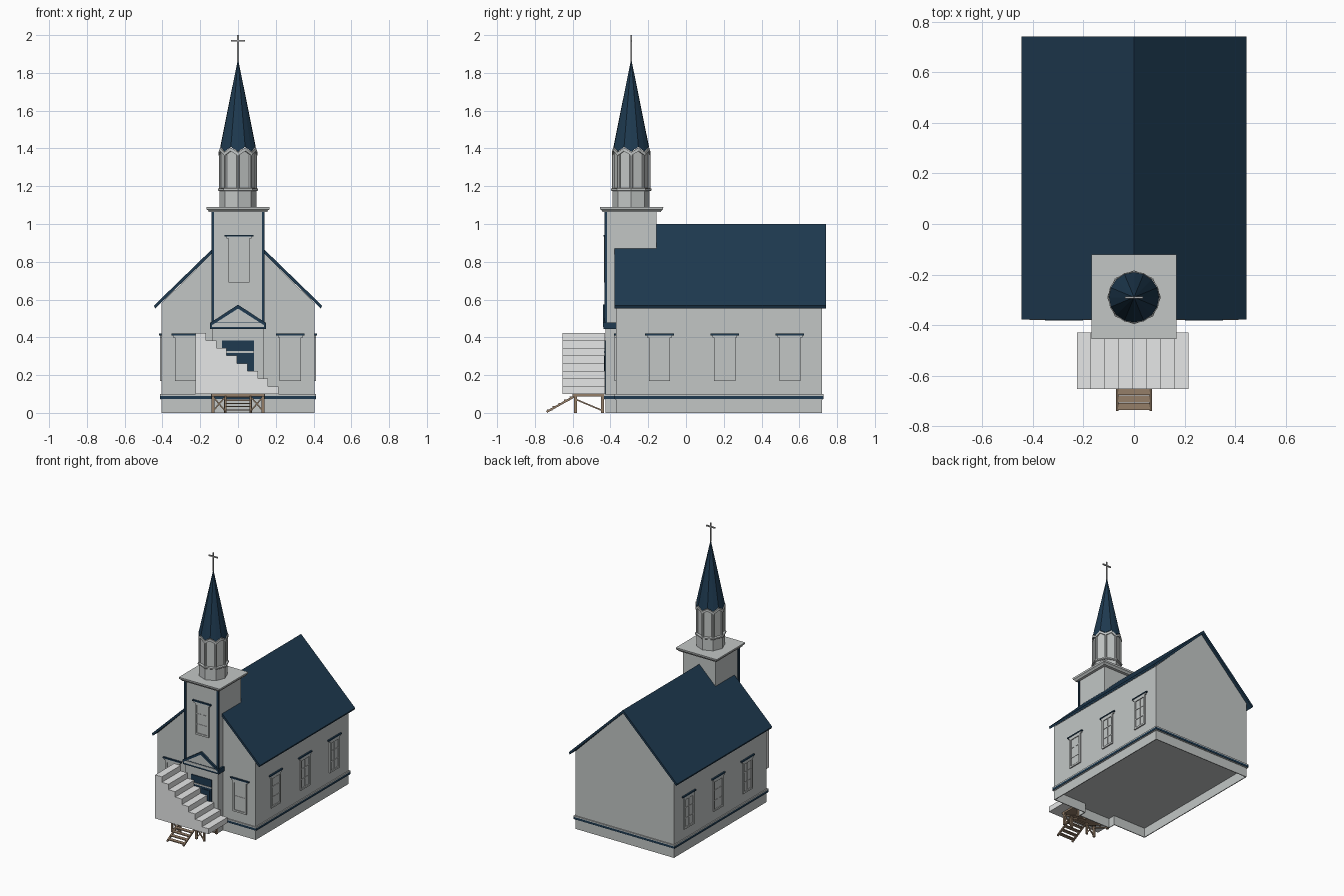
import bpy, bmesh
from math import sin, cos, pi
from mathutils import Vector, Matrix

cube = bpy.data.objects.get("Cube")
if cube:
    bpy.data.objects.remove(cube, do_unlink=True)


def material(name, rgb):
    m = bpy.data.materials.new(name)
    m.use_nodes = True
    m.diffuse_color = (*rgb, 1)
    m.node_tree.nodes["Principled BSDF"].inputs["Base Color"].default_value = (*rgb, 1)
    return m


WALL = material("pale grey siding", (0.54, 0.565, 0.56))
BLUE = material("slate blue", (0.013, 0.042, 0.08))
STONE = material("light stone", (0.80, 0.81, 0.81))
WOOD = material("brown wood", (0.30, 0.21, 0.14))
METAL = material("grey metal", (0.40, 0.40, 0.40))


def finish(name, bm, mat):
    bmesh.ops.recalc_face_normals(bm, faces=bm.faces)
    me = bpy.data.meshes.new(name)
    bm.to_mesh(me)
    bm.free()
    me.materials.append(mat)
    ob = bpy.data.objects.new(name, me)
    bpy.context.collection.objects.link(ob)
    return ob


def add_box(bm, lo, hi):
    lo, hi = Vector(lo), Vector(hi)
    mat = Matrix.Translation((lo + hi) / 2) @ Matrix.Diagonal((*(hi - lo), 1))
    bmesh.ops.create_cube(bm, size=1, matrix=mat)


def box(name, lo, hi, mat):
    bm = bmesh.new()
    add_box(bm, lo, hi)
    return finish(name, bm, mat)


def prism(name, pts, y0, y1, mat):
    """Extrude an x-z outline from y0 to y1."""
    bm = bmesh.new()
    face = bm.faces.new([bm.verts.new((x, y0, z)) for x, z in pts])
    ext = bmesh.ops.extrude_face_region(bm, geom=[face])["geom"]
    bmesh.ops.translate(bm, vec=(0, y1 - y0, 0),
                        verts=[g for g in ext if isinstance(g, bmesh.types.BMVert)])
    return finish(name, bm, mat)


def beam(name, a, b, w, mat):
    """Square bar between two points."""
    a, b = Vector(a), Vector(b)
    d = b - a
    bm = bmesh.new()
    rot = d.to_track_quat('Z', 'Y').to_matrix().to_4x4()
    bmesh.ops.create_cube(bm, size=1, matrix=Matrix.Translation((a + b) / 2) @ rot
                          @ Matrix.Diagonal((w, w, d.length, 1)))
    return finish(name, bm, mat)


def lathe(name, rings, mat, cy=-0.29, n=8, turn=0.0):
    """Stack of n-sided rings given as (radius, z)."""
    bm = bmesh.new()
    loops = [[bm.verts.new((r * cos(turn + 2 * pi * i / n), cy + r * sin(turn + 2 * pi * i / n), z))
              for i in range(n)] for r, z in rings]
    for a, b in zip(loops, loops[1:]):
        for i in range(n):
            bm.faces.new((a[i], a[(i + 1) % n], b[(i + 1) % n], b[i]))
    bm.faces.new(loops[0])
    bm.faces.new(loops[-1])
    return finish(name, bm, mat)


# Nave walls and roof
W, F, B = 0.405, -0.37, 0.72
FLOOR_Z = 0.07
prism("nave_walls", [(-W, FLOOR_Z), (W, FLOOR_Z), (W, 0.58), (0, 0.98), (-W, 0.58)], F, B, WALL)
for s, side in ((-1, "right"), (1, "left")):
    prism(side + "_roof", [(0, 1.0), (s * 0.445, 0.568), (s * 0.438, 0.553), (0, 0.977)],
          -0.378, 0.742, BLUE)

# Tower shaft with dark corner boards
T, TF, TB = 0.134, -0.425, -0.155
box("tower_shaft", (-T, TF, FLOOR_Z), (T, TB, 1.068), WALL)
for s, side in ((-1, "right"), (1, "left")):
    x0, x1 = sorted((s * 0.126, s * 0.141))
    box(side + "_corner_board", (x0, TF - 0.007, 0.46), (x1, TF + 0.008, 1.068), BLUE)

# Open foundation skirt following the nave and tower
K = 0.006
box("rear_skirt", (-W, B - K, 0), (W, B, FLOOR_Z), WALL)
box("tower_skirt", (-T, TF, 0), (T, TF + K, FLOOR_Z), WALL)
for s, side in ((-1, "right"), (1, "left")):
    for what, xa, xb, y0, y1 in (("side", W - K, W, F, B), ("front", T, W, F, F + K),
                                 ("tower", T - K, T, TF, F + K)):
        x0, x1 = sorted((s * xa, s * xb))
        box(f"{side}_{what}_skirt", (x0, y0, 0), (x1, y1, FLOOR_Z), WALL)

# Base mouldings around nave and tower
for x, y0, y1, part in ((W, F, B, "nave"), (T, TF, F, "tower")):
    for z0, z1, out, mat, what in ((FLOOR_Z, 0.074, 0.006, WALL, "water_table"),
                                   (0.074, 0.090, 0.009, BLUE, "base_band"),
                                   (0.090, 0.099, 0.009, WALL, "base_cap")):
        box(part + "_" + what, (-x - out, y0 - out, z0), (x + out, y1 + out, z1), mat)

# Tower cornice
R = 2 ** 0.5
lathe("tower_cornice", [(0.155 * R, 1.064), (0.157 * R, 1.070), (0.166 * R, 1.078),
                        (0.168 * R, 1.091)], WALL, -0.288, 4, pi / 4)

# Belfry
lathe("belfry_base", [(0.098, 1.09), (0.098, 1.175)], WALL)
lathe("belfry_sill", [(0.102, 1.174), (0.107, 1.178), (0.107, 1.187), (0.1, 1.19)], WALL)
lathe("belfry_core", [(0.092, 1.18), (0.092, 1.39)], WALL)
bm = bmesh.new()
for i in range(8):
    a = i * pi / 4
    bmesh.ops.create_cone(bm, cap_ends=True, segments=8, radius1=0.009, radius2=0.009, depth=0.19,
                          matrix=Matrix.Translation((0.092 * cos(a), -0.29 + 0.092 * sin(a), 1.285)))
finish("belfry_columns", bm, WALL)


def zigzag_ring(bm, r, valley, peak):
    """Eight gables: valleys on the corners, peaks at the face centres."""
    return [bm.verts.new((r * cos(i * pi / 8), -0.29 + r * sin(i * pi / 8), peak if i % 2 else valley))
            for i in range(16)]


bm = bmesh.new()
upper, lower = zigzag_ring(bm, 0.103, 1.380, 1.404), zigzag_ring(bm, 0.103, 1.362, 1.386)
for i in range(16):
    j = (i + 1) % 16
    bm.faces.new((upper[i], upper[j], lower[j], lower[i]))
finish("belfry_gables", bm, WALL).modifiers.new("thickness", 'SOLIDIFY').thickness = 0.008

# Spire
bm = bmesh.new()
ring = zigzag_ring(bm, 0.099, 1.384, 1.408)
tip = bm.verts.new((0, -0.29, 1.875))
for i in range(16):
    bm.faces.new((ring[i], ring[(i + 1) % 16], tip))
finish("spire", bm, BLUE)

# Cross
box("cross_post", (-0.004, -0.294, 1.86), (0.004, -0.286, 2.0), METAL)
box("cross_arm", (-0.036, -0.294, 1.966), (0.036, -0.286, 1.975), METAL)


# Windows: local u along the wall, d outward, z up
def window(name, place, z0, z1, rails, mullion=True):
    h = 0.056

    def part(what, bars, mat):
        bm = bmesh.new()
        for u0, u1, d, a, b in bars:
            add_box(bm, (u0, -d, a), (u1, 0.002, b))
        bm.transform(place)
        finish(name + "_" + what, bm, mat)
    bars = [(-h, -h + 0.013, 0.009, z0, z1), (h - 0.013, h, 0.009, z0, z1),
            (-h, h, 0.009, z1 - 0.013, z1), (-h, h, 0.009, z0, z0 + 0.013),
            (-h - 0.010, h + 0.010, 0.009, z1, z1 + 0.012)]
    for k in range(1, rails + 1):
        z = z0 + k * (z1 - z0) / (rails + 1)
        bars.append((-h, h, 0.006, z - 0.003, z + 0.003))
    if mullion:
        bars.append((-0.004, 0.004, 0.006, z0, z1))
    part("frame", bars, WALL)
    part("pane", [(-h, h, 0.003, z0, z1)], WALL)
    part("hood", [(-0.076, 0.076, 0.012, z1 + 0.011, z1 + 0.02)], BLUE)


for s, side in ((-1, "right"), (1, "left")):
    window(side + "_front_window", Matrix.Translation((s * 0.277, F, 0)), 0.17, 0.40, 1, False)
    for i, y in enumerate((-0.14, 0.205, 0.55)):
        window(f"{side}_side_window_{i + 1}",
               Matrix.Translation((s * W, y, 0)) @ Matrix.Rotation(s * pi / 2, 4, 'Z'), 0.17, 0.40, 2)
window("tower_window", Matrix.Translation((0.005, TF, 0)), 0.69, 0.922, 2)

# Entrance pediment
box("pediment_beam", (-0.147, -0.436, 0.443), (0.147, F, 0.478), BLUE)
box("pediment_frieze", (-0.138, -0.439, 0.456), (0.138, -0.43, 0.475), WALL)
prism("pediment_panel", [(-0.14, 0.475), (0.14, 0.475), (0, 0.56)], -0.434, TF, WALL)
for s, side in ((-1, "right"), (1, "left")):
    prism(side + "_pediment_rake", [(0, 0.573), (s * 0.148, 0.476), (s * 0.148, 0.458), (0, 0.552)],
          -0.440, TF, BLUE)

# Double door with transom bar
box("door", (-0.085, TF - 0.006, 0.1), (0.085, TF, 0.382), BLUE)
box("door_transom", (-0.07, TF - 0.01, 0.318), (0.085, TF, 0.328), WALL)
for s, side in ((-1, "right"), (1, "left")):
    for z in (0.12, 0.22):
        x0, x1 = sorted((s * 0.012, s * 0.07))
        box(f"{side}_door_panel", (x0, TF - 0.01, z), (x1, TF, z + 0.08), BLUE)

# Solid stone staircase falling towards the left
n, x0, run, rise = 8, -0.225, 0.055, 0.0405
outline = [(x0, 0.1)]
for i in range(n):
    z = 0.1 + rise * (n - i)
    outline += [(x0 + i * run, z), (x0 + (i + 1) * run, z)]
outline.append((x0 + n * run, 0.1))
prism("stone_staircase", outline, -0.653, -0.43, STONE)

# Timber porch deck, posts and braces
box("deck", (-0.14, -0.60, 0.086), (0.14, -0.43, 0.099), WOOD)
for x in (-0.132, -0.068, 0.068, 0.132):
    for y in (-0.585, -0.442):
        box("deck_post", (x - 0.007, y - 0.007, 0), (x + 0.007, y + 0.007, 0.09), WOOD)
    beam("side_brace", (x, -0.58, 0.07), (x, -0.442, 0.012), 0.008, WOOD)
for s in (-1, 1):
    for za, zb in ((0.01, 0.085), (0.085, 0.01)):
        beam("front_brace", (s * 0.132, -0.588, za), (s * 0.068, -0.588, zb), 0.007, WOOD)
    beam("step_stringer", (s * 0.066, -0.738, 0.005), (s * 0.066, -0.59, 0.088), 0.011, WOOD)
for i in range(5):
    y, z = -0.722 + i * 0.03, 0.016 + i * 0.017
    box("wood_tread", (-0.064, y - 0.014, z - 0.003), (0.064, y + 0.014, z + 0.003), WOOD)
